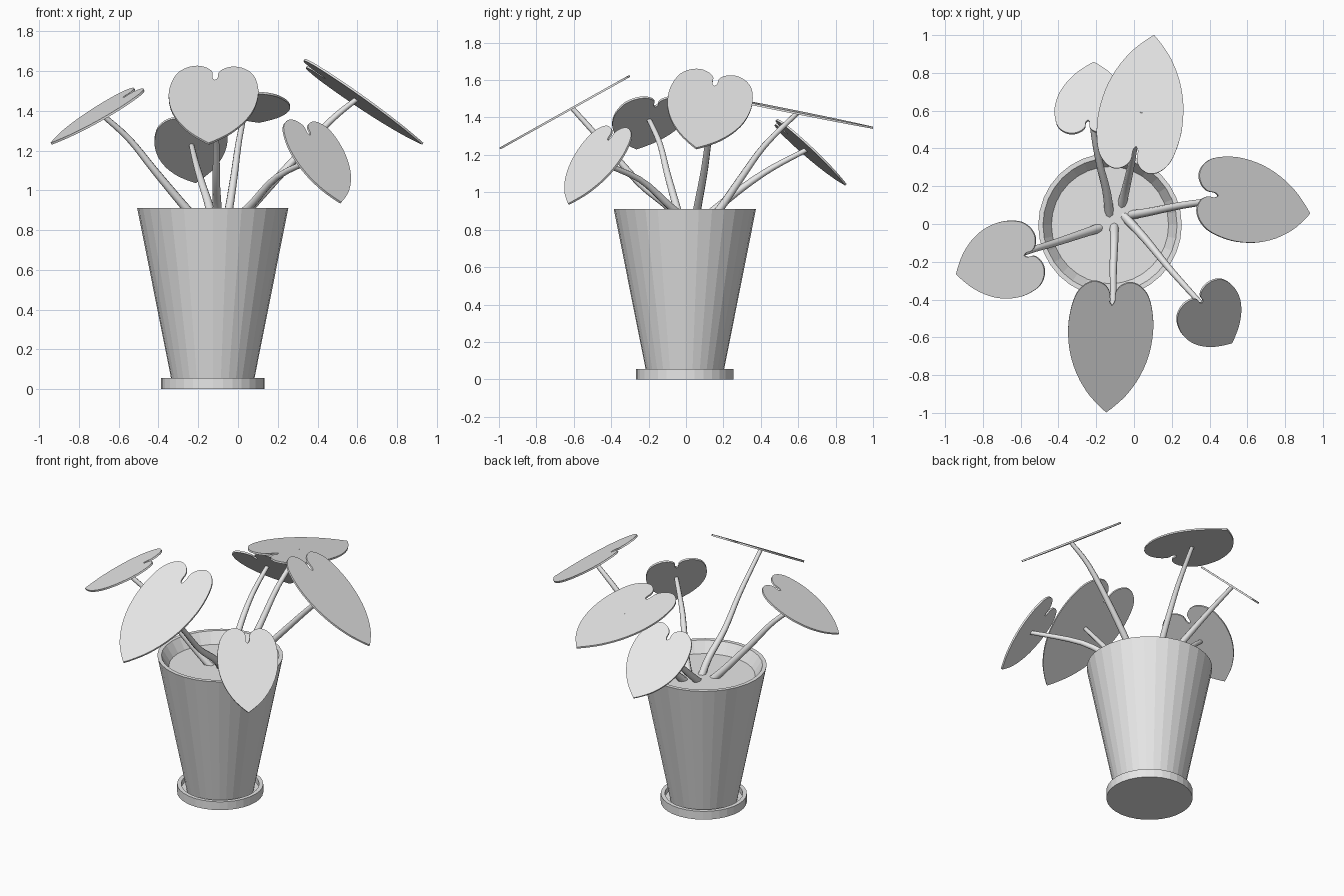
import bpy, bmesh, math
from mathutils import Vector

if "Cube" in bpy.data.objects:
    bpy.data.objects.remove(bpy.data.objects["Cube"])

mat = bpy.data.materials.new("light_grey")
mat.diffuse_color = (0.8, 0.8, 0.8, 1)
mat.use_nodes = True
mat.node_tree.nodes["Principled BSDF"].inputs["Base Color"].default_value = mat.diffuse_color
CX, CY = -0.127, -0.006     # pot axis


def add_object(name, bm):
    bmesh.ops.recalc_face_normals(bm, faces=bm.faces[:])
    me = bpy.data.meshes.new(name)
    bm.to_mesh(me)
    bm.free()
    me.materials.append(mat)
    ob = bpy.data.objects.new(name, me)
    bpy.context.collection.objects.link(ob)
    return ob


def lathe(name, profile, seg=32):
    """Revolve (radius, z) points about the pot axis; ends are capped flat."""
    bm = bmesh.new()
    rings = [[bm.verts.new((CX + r * math.cos(2 * math.pi * i / seg),
                            CY + r * math.sin(2 * math.pi * i / seg), z))
              for i in range(seg)] for r, z in profile]
    for a, b in zip(rings, rings[1:]):
        for i in range(seg):
            j = (i + 1) % seg
            bm.faces.new((a[i], a[j], b[j], b[i]))
    bm.faces.new(rings[0])
    bm.faces.new(rings[-1])
    return add_object(name, bm)


# Half heart outline: (fraction of half width, fraction of length from the tip)
HALF = [(0, 0), (0.2, 0.055), (0.48, 0.15), (0.75, 0.29), (0.93, 0.45), (1, 0.62),
        (0.97, 0.76), (0.86, 0.89), (0.66, 0.97), (0.42, 1.0), (0.2, 0.975),
        (0.07, 0.92), (0.06, 0.85), (0, 0.82)]


def smooth(pts, n=3):
    """Catmull-Rom through the points."""
    p = [Vector(q) for q in pts]
    p = [p[0]] + p + [p[-1]]
    out = []
    for a, b, c, d in zip(p, p[1:], p[2:], p[3:]):
        for k in range(n):
            t = k / n
            out.append(0.5 * (2 * b + (c - a) * t + (2 * a - 5 * b + 4 * c - d) * t * t
                              + (3 * b - a - 3 * c + d) * t ** 3))
    return out + [p[-1]]


def leaf(name, tip, top, heading, width, thick=0.011):
    """Flat heart plate from its tip to the middle of its lobes."""
    tip, axis = Vector(tip), Vector(top) - Vector(tip)
    side = Vector((-heading[1], heading[0], 0))
    n = axis.cross(side).normalized()
    w = n.cross(axis).normalized() * width / 2
    half = smooth(HALF)
    outline = half + [Vector((-u, v)) for u, v in half[-2:0:-1]]
    bm = bmesh.new()
    f = bm.faces.new([bm.verts.new(tip + w * u + axis * v - n * thick / 2)
                      for u, v in outline])
    ext = bmesh.ops.extrude_face_region(bm, geom=[f])["geom"]
    bmesh.ops.translate(bm, vec=n * thick,
                        verts=[g for g in ext if isinstance(g, bmesh.types.BMVert)])
    bmesh.ops.triangulate(bm, faces=[g for g in bm.faces if len(g.verts) > 4])
    add_object(name, bm)
    return tip + axis * 0.56        # where the stem meets the leaf


def stem(name, pts):
    """Tapered round stalk along a smooth path."""
    cu = bpy.data.curves.new(name, 'CURVE')
    cu.dimensions = '3D'
    cu.bevel_depth = 1.0
    cu.bevel_resolution = 2
    cu.use_fill_caps = True
    path = smooth(pts, 4)
    sp = cu.splines.new('POLY')
    sp.points.add(len(path) - 1)
    for i, (q, p) in enumerate(zip(sp.points, path)):
        q.co = (*p, 1)
        q.radius = 0.025 - 0.012 * i / (len(path) - 1)
    cu.materials.append(mat)
    ob = bpy.data.objects.new(name, cu)
    bpy.context.collection.objects.link(ob)
    bpy.ops.object.select_all(action='DESELECT')
    ob.select_set(True)
    bpy.context.view_layer.objects.active = ob
    bpy.ops.object.convert(target='MESH')
    bpy.ops.object.shade_smooth_by_angle(angle=math.radians(50))


# Saucer, pot (closed at the soil level)
lathe("saucer", [(0.26, 0), (0.26, 0.055), (0.235, 0.055), (0.235, 0.02)])
lathe("pot", [(0.203, 0.02), (0.38, 0.91), (0.355, 0.91), (0.31, 0.84)])

# name: leaf tip, lobe middle, tilt heading, width, stem path
plants = {
    "left": ((-0.94, -0.265, 1.234), (-0.50, -0.145, 1.51), (-0.95, -0.31), 0.41,
             [(-0.18, -0.02, 0.82), (-0.27, -0.05, 0.92), (-0.42, -0.1, 1.10), (-0.55, -0.14, 1.26)]),
    "front": ((-0.147, -0.995, 1.234), (-0.11, -0.305, 1.62), (0, -1), 0.45,
              [(-0.105, -0.01, 0.82), (-0.105, -0.09, 0.92), (-0.11, -0.25, 1.05), (-0.11, -0.41, 1.23)]),
    "front_right": ((0.517, -0.628, 0.937), (0.325, -0.368, 1.348), (0.7, -0.72), 0.37,
                    [(-0.055, 0.045, 0.82), (0.06, -0.08, 0.92), (0.2, -0.25, 1.07)]),
    "right": ((0.93, 0.055, 1.234), (0.338, 0.17, 1.637), (0.98, 0.2), 0.45,
              [(-0.02, 0.048, 0.82), (0.06, 0.06, 0.91), (0.26, 0.1, 1.13), (0.46, 0.125, 1.345)]),
    "back": ((0.106, 1.0, 1.345), (-0.01, 0.28, 1.49), (0.1, 0.98), 0.45,
             [(-0.065, 0.1, 0.82), (-0.045, 0.18, 0.91), (-0.02, 0.29, 1.07), (0.005, 0.42, 1.25)]),
    "back_left": ((-0.213, 0.855, 1.04), (-0.25, 0.48, 1.375), (-0.2, 0.98), 0.37,
                  [(-0.13, 0.05, 0.82), (-0.145, 0.17, 0.92), (-0.18, 0.31, 1.03), (-0.21, 0.46, 1.13)]),
}
for key, (tip, top, heading, width, path) in plants.items():
    end = leaf(key + "_leaf", tip, top, heading, width)
    stem(key + "_stem", path + [tuple(end)])
